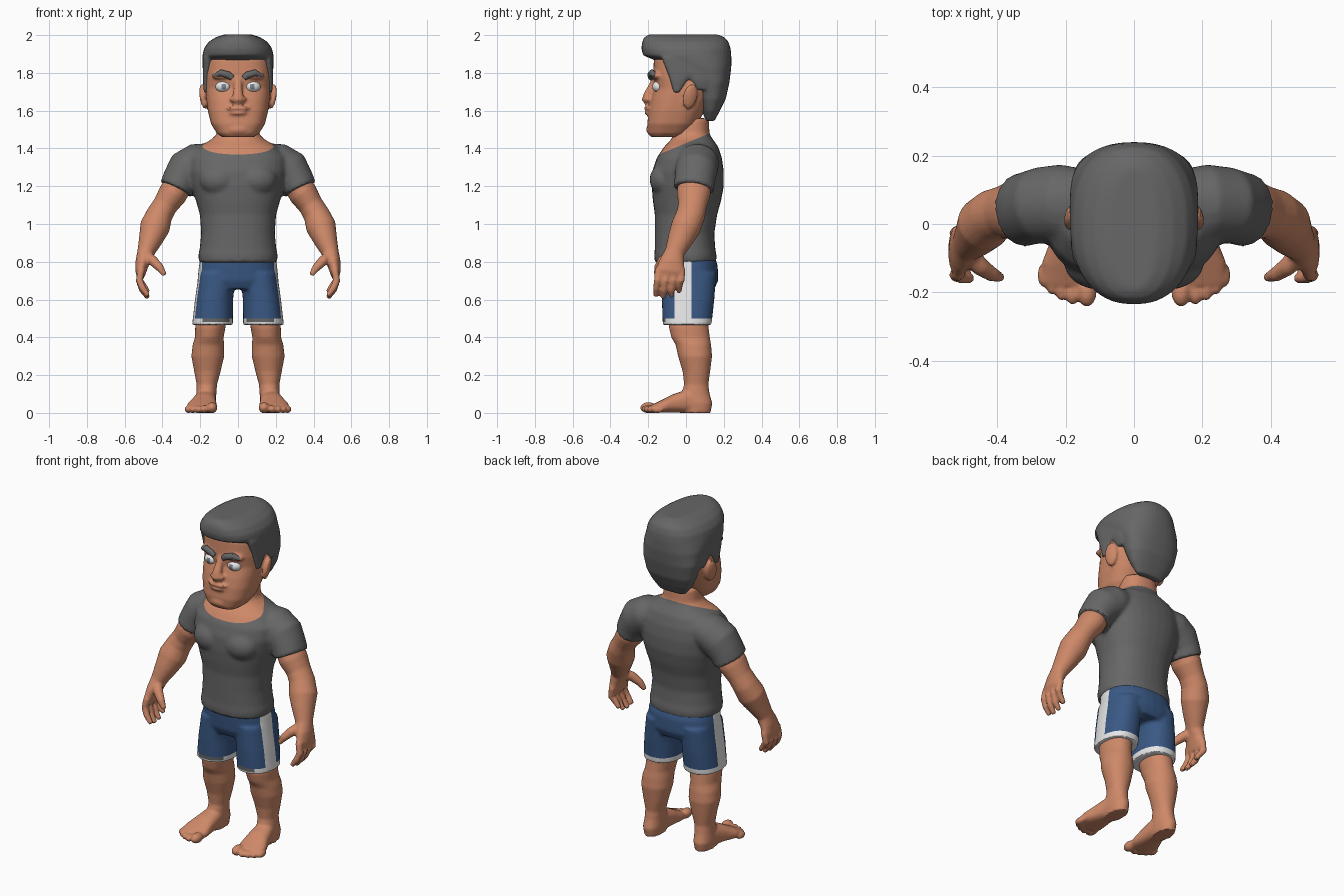
import bpy, bmesh, math
from mathutils import Vector, Matrix


def material(name, rgb):
    m = bpy.data.materials.new(name)
    m.diffuse_color = (*rgb, 1)
    return m


SKIN = material("skin tan", (0.62, 0.25, 0.14))
GREY = material("charcoal grey", (0.135, 0.135, 0.135))
BLUE = material("shorts blue", (0.042, 0.10, 0.235))
WHITE = material("white", (0.8, 0.8, 0.8))
IRIS = material("iris grey", (0.2, 0.22, 0.26))


def bridge(bm, rings):
    """Skin a list of point rings into a closed shell."""
    vs = [[bm.verts.new(p) for p in r] for r in rings]
    n = len(vs[0])
    for a, b in zip(vs, vs[1:]):
        for i in range(n):
            bm.faces.new((a[i], a[(i + 1) % n], b[(i + 1) % n], b[i]))
    bm.faces.new(vs[0][::-1])
    bm.faces.new(vs[-1])


def oval(n, power):
    for i in range(n):
        t = 2 * math.pi * i / n
        c, s = math.cos(t), math.sin(t)
        yield (math.copysign(abs(c) ** (2 / power), c), math.copysign(abs(s) ** (2 / power), s))


def stack(bm, rows, power=2.3, n=32):
    """Horizontal sections: (z, centre x, half width, front y, back y)."""
    bridge(bm, [[(cx + rx * c, (yf + yb) / 2 + (yb - yf) / 2 * s, z) for c, s in oval(n, power)]
                for z, cx, rx, yf, yb in rows])


def tube(bm, pts, ref=(0, 1, 0), power=2.0, n=16):
    """Sections along a path: (x, y, z, radius across, radius along ref)."""
    ps = [Vector(p[:3]) for p in pts]
    rings = []
    for i, p in enumerate(ps):
        t = (ps[min(i + 1, len(ps) - 1)] - ps[max(i - 1, 0)]).normalized()
        r = Vector(ref)
        u = (r - t * r.dot(t)).normalized()
        v = t.cross(u)
        a, b = pts[i][3:]
        rings.append([p + v * a * c + u * b * s for c, s in oval(n, power)])
    bridge(bm, rings)


def ball(bm, loc, rad, rot=(0, 0, 0)):
    r = Matrix.Rotation(rot[0], 4, 'X') @ Matrix.Rotation(rot[1], 4, 'Y') @ Matrix.Rotation(rot[2], 4, 'Z')
    bmesh.ops.create_uvsphere(bm, u_segments=20, v_segments=12, radius=1,
                              matrix=Matrix.Translation(loc) @ r @ Matrix.Diagonal((*rad, 1)))


def finish(name, bm, mats, voxel=0.0, smooth=3, cuts=(), rule=None):
    """Fuse the shells, cut clean colour borders and colour faces by rule."""
    bmesh.ops.recalc_face_normals(bm, faces=bm.faces)
    me = bpy.data.meshes.new(name)
    bm.to_mesh(me)
    bm.free()
    ob = bpy.data.objects.new(name, me)
    bpy.context.collection.objects.link(ob)
    bpy.ops.object.select_all(action='DESELECT')
    bpy.context.view_layer.objects.active = ob
    ob.select_set(True)
    if voxel:
        m = ob.modifiers.new("fuse", 'REMESH')
        m.mode, m.voxel_size = 'VOXEL', voxel
        m = ob.modifiers.new("soften", 'SMOOTH')
        m.factor, m.iterations = 0.5, smooth
        for mod in ("fuse", "soften"):
            bpy.ops.object.modifier_apply(modifier=mod)
    ob.data.materials.clear()
    for m in mats:
        ob.data.materials.append(m)
    b = bmesh.new()
    b.from_mesh(ob.data)
    for v in b.verts:
        v.co.z = max(v.co.z, 0)
    for co, no in cuts:
        bmesh.ops.bisect_plane(b, geom=b.verts[:] + b.edges[:] + b.faces[:], plane_co=co, plane_no=no)
    b.normal_update()
    for f in b.faces:
        f.material_index = rule(f.calc_center_median(), f.normal) if rule else 0
    b.to_mesh(ob.data)
    b.free()
    bpy.ops.object.shade_smooth_by_angle(angle=math.radians(40))
    return ob


# Shirt with sleeves, chest and neck; skin shows above a slanted collar plane
bm = bmesh.new()
stack(bm, [(.795, 0, .207, -.165, .16), (.835, 0, .21, -.168, .162), (.87, 0, .203, -.165, .155),
           (.95, 0, .195, -.165, .15), (1.05, 0, .202, -.165, .165), (1.12, 0, .222, -.175, .185),
           (1.2, 0, .245, -.182, .2), (1.28, 0, .262, -.178, .2), (1.35, 0, .26, -.155, .19),
           (1.41, 0, .21, -.115, .17), (1.445, 0, .145, -.08, .145), (1.475, 0, .112, -.067, .125),
           (1.56, 0, .105, -.06, .12)])
for s in (1, -1):
    tube(bm, [(.14 * s, .06, 1.34, .09, .1), (.21 * s, .06, 1.325, .105, .115), (.27 * s, .055, 1.285, .112, .112),
              (.305 * s, .047, 1.235, .096, .108), (.33 * s, .04, 1.185, .09, .108)], n=24)
    ball(bm, (.1 * s, -.115, 1.235), (.105, .078, .085))
cut = Vector((0, 0, 1.428)), Vector((0, -.42, 1))
finish("shirt_and_neck", bm, [GREY, SKIN], .011, 4, [cut],
       lambda c, n: int((c - cut[0]).dot(cut[1]) > 0))

# Shorts with white side stripes and hems
bm = bmesh.new()
stack(bm, [(.85, 0, .195, -.15, .145), (.78, 0, .207, -.145, .168), (.7, 0, .215, -.137, .17), (.655, 0, .2, -.115, .15)])
for s in (1, -1):
    stack(bm, [(.74, .11 * s, .098, -.13, .16), (.6, .127 * s, .101, -.128, .15), (.465, .135 * s, .108, -.123, .135)])


def shorts_colour(c, n):
    if c.z < .5:
        return 2 if c.z > .48 and n.y < -.5 and abs(c.x) < .19 else 1
    return int(-.06 < c.y < .03 and abs(c.x) > .16 and abs(n.x) > .4)


finish("shorts", bm, [BLUE, WHITE, GREY], .01, 3,
       [((0, 0, .5), (0, 0, 1)), ((0, 0, .48), (0, 0, 1)), ((0, -.06, 0), (0, 1, 0)), ((0, .03, 0), (0, 1, 0))],
       shorts_colour)

for s, side in ((1, "left"), (-1, "right")):
    # Arm with palm, fingers and thumb
    bm = bmesh.new()
    tube(bm, [(.29 * s, .05, 1.25, .07, .085), (.345 * s, .04, 1.16, .077, .09), (.385 * s, .035, 1.1, .066, .076),
              (.415 * s, .025, 1.05, .07, .077), (.44 * s, 0, .985, .08, .08), (.462 * s, -.03, .92, .064, .068),
              (.488 * s, -.06, .85, .046, .052), (.505 * s, -.075, .8, .038, .066),
              (.515 * s, -.082, .75, .03, .08), (.515 * s, -.084, .72, .02, .074)], n=20)
    for i in range(4):
        y, drop = -.145 + .041 * i, (.01, 0, .005, .03)[i]
        tube(bm, [(.512 * s, y, .76, .02, .02), (.522 * s, y - .005, .70, .02, .02),
                  (.505 * s, y - .012, .65 + drop, .019, .018), (.475 * s, y - .015, .608 + drop, .013, .013)], n=10)
    tube(bm, [(.485 * s, -.085, .83, .03, .03), (.45 * s, -.125, .805, .028, .028),
              (.415 * s, -.148, .77, .023, .022), (.388 * s, -.158, .73, .013, .013)], n=10)
    finish(side + "_arm", bm, [SKIN], .0075, 3)

    # Leg with foot and toes
    bm = bmesh.new()
    stack(bm, [(.54, .135 * s, .08, -.09, .115), (.45, .147 * s, .08, -.09, .12), (.4, .152 * s, .076, -.078, .126),
               (.36, .157 * s, .083, -.055, .133), (.3, .16 * s, .087, -.042, .138), (.22, .162 * s, .07, -.018, .128),
               (.15, .165 * s, .054, -.01, .118), (.1, .168 * s, .053, -.025, .125), (.05, .17 * s, .055, -.04, .14),
               (0, .17 * s, .048, -.03, .13)], 2.1)
    tube(bm, [(.17 * s, .08, .05, .05, .05), (.172 * s, .01, .062, .062, .056), (.18 * s, -.06, .05, .05, .066),
              (.19 * s, -.12, .035, .035, .08), (.194 * s, -.175, .022, .022, .078)], (1, 0, 0), 2.5, 20)
    for x, y, r in ((.138, -.198, .029), (.18, -.2, .021), (.212, -.19, .02), (.24, -.172, .02), (.263, -.15, .02)):
        ball(bm, (x * s, y, r * .95), (r, r + .016, r))
    finish(side + "_leg", bm, [SKIN], .0075, 3)

# Head with nose, lips, brow ridge and ears
bm = bmesh.new()
stack(bm, [(1.46, 0, .085, -.185, -.03), (1.48, 0, .112, -.2, .02), (1.53, 0, .143, -.205, .06),
           (1.6, 0, .16, -.198, .1), (1.66, 0, .168, -.185, .13), (1.72, 0, .174, -.165, .15),
           (1.78, 0, .176, -.175, .16), (1.87, 0, .174, -.17, .17), (1.93, 0, .14, -.14, .16)], 2.6, 40)
tube(bm, [(0, -.155, 1.78, .022, .02), (0, -.178, 1.73, .022, .02), (0, -.198, 1.69, .026, .024),
          (0, -.205, 1.66, .034, .03), (0, -.195, 1.64, .025, .022)])
ball(bm, (0, -.2, 1.612), (.062, .024, .011))
ball(bm, (0, -.196, 1.588), (.05, .024, .013))
ball(bm, (0, -.185, 1.5), (.06, .025, .03))
for s in (1, -1):
    ball(bm, (.024 * s, -.198, 1.66), (.02, .022, .016))
    ball(bm, (.08 * s, -.152, 1.785), (.06, .032, .022))
    ball(bm, (.182 * s, .022, 1.675), (.018, .04, .068), (-.2, .12 * s, .35 * s))
finish("head", bm, [SKIN], .008, 2)

# Hair: swept top, back and sideburns
bm = bmesh.new()
stack(bm, [(1.545, 0, .085, .105, .15), (1.6, 0, .13, .085, .18), (1.66, 0, .158, .065, .21),
           (1.75, 0, .178, .035, .23), (1.83, 0, .188, -.08, .24), (1.865, 0, .189, -.16, .24),
           (1.893, 0, .188, -.228, .24), (1.93, 0, .18, -.236, .236), (1.965, 0, .155, -.232, .225),
           (1.99, 0, .115, -.22, .2), (2.004, 0, .07, -.195, .165)], 2.35, 40)
for s in (1, -1):
    stack(bm, [(1.695, .165 * s, .016, -.066, -.034), (1.76, .166 * s, .02, -.085, .01),
               (1.8, .166 * s, .021, -.1, .08), (1.88, .158 * s, .027, -.13, .1)], 2.6, 16)
    stack(bm, [(1.71, .15 * s, .025, .05, .12), (1.76, .16 * s, .025, .02, .13), (1.84, .16 * s, .026, -.05, .13)], 2.4, 16)
finish("hair", bm, [GREY], .009, 3)

for s, side in ((1, "left"), (-1, "right")):
    # Eye, the iris is the ring of faces round its front pole
    bm = bmesh.new()
    ball(bm, (.08 * s, -.147, 1.727), (.04, .031, .03))
    bmesh.ops.rotate(bm, verts=bm.verts, cent=(.08 * s, -.147, 1.727), matrix=Matrix.Rotation(.25 * s, 3, 'Z'))
    finish(side + "_eye", bm, [WHITE, IRIS], rule=lambda c, n: int(
        c.y < -.147 and math.hypot(c.x - .076 * s, c.z - 1.727) < .0165))
    # Eyebrow
    bm = bmesh.new()
    tube(bm, [(.03 * s, -.186, 1.772, .015, .012), (.05 * s, -.188, 1.788, .019, .017),
              (.09 * s, -.18, 1.8, .018, .018), (.125 * s, -.158, 1.785, .01, .014)], n=12)
    finish(side + "_eyebrow", bm, [GREY])
